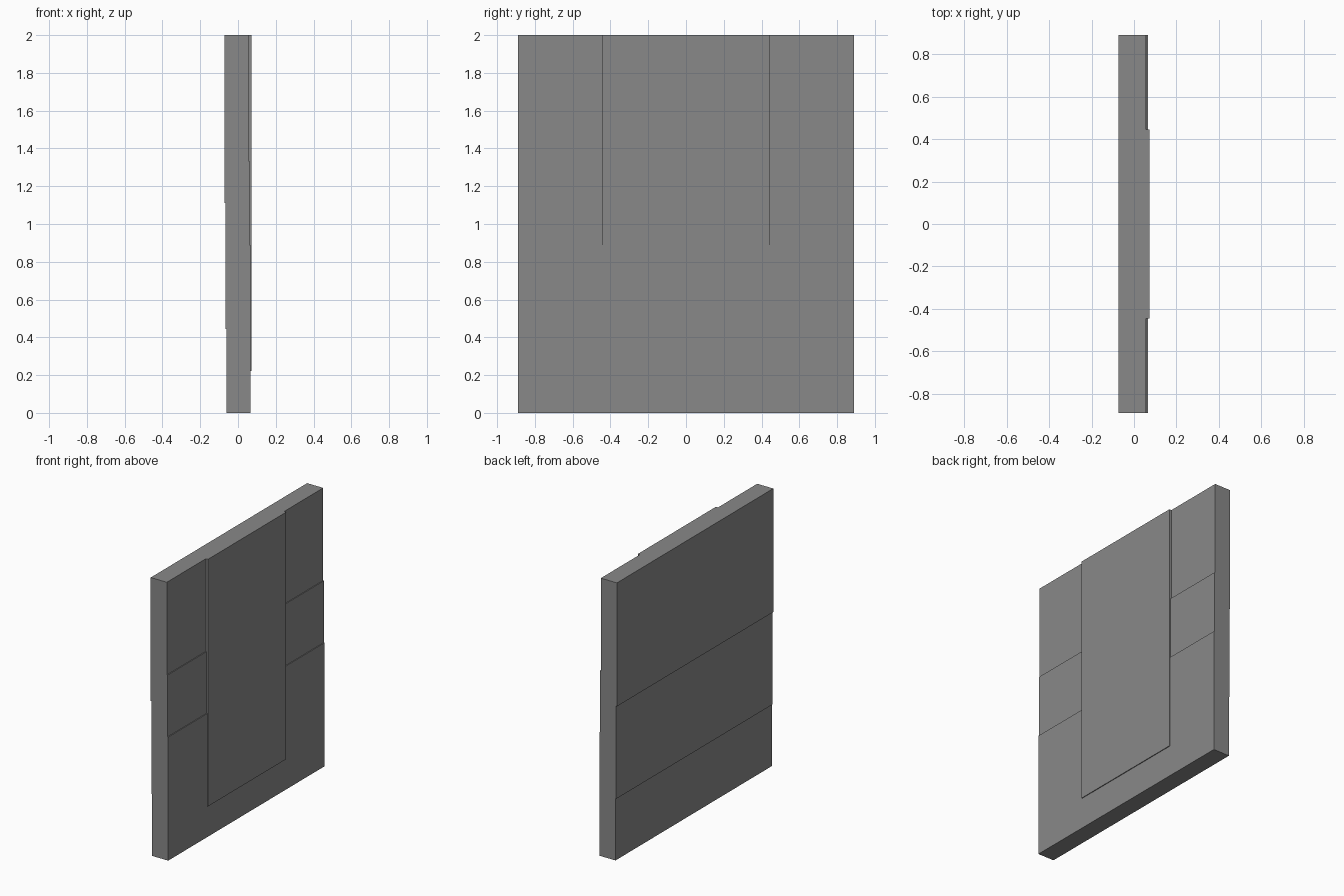
import bpy
import bmesh

if "Cube" in bpy.data.objects:
    bpy.data.objects.remove(bpy.data.objects["Cube"])

U = 2 / 9          # module: the panel is 9 modules tall and 8 wide
S = U / 40         # depth of one shallow step
H = 4 * U          # half width
C = 2 * U          # half width of the raised centre

grey = bpy.data.materials.new("mid grey")
grey.diffuse_color = (0.25, 0.25, 0.25, 1)
grey.use_nodes = True
grey.node_tree.nodes["Principled BSDF"].inputs["Base Color"].default_value = grey.diffuse_color


def prism(name, profile, y0, y1):
    """Extrude an (x, z) profile along y."""
    bm = bmesh.new()
    face = bm.faces.new([bm.verts.new((x * S, y0, z * U)) for x, z in profile])
    ext = bmesh.ops.extrude_face_region(bm, geom=[face])
    verts = [v for v in ext["geom"] if isinstance(v, bmesh.types.BMVert)]
    bmesh.ops.translate(bm, verts=verts, vec=(0, y1 - y0, 0))
    bmesh.ops.recalc_face_normals(bm, faces=bm.faces)
    mesh = bpy.data.meshes.new(name)
    bm.to_mesh(mesh)
    bm.free()
    mesh.materials.append(grey)
    obj = bpy.data.objects.new(name, mesh)
    bpy.context.collection.objects.link(obj)
    return obj


# Back outline, top to bottom, stepping inward
back = [(-13, 9), (-13, 5), (-12, 5), (-12, 2), (-11, 2), (-11, 0)]

# Raised centre of the panel
prism("centre_panel", back + [(12, 0), (12, 1), (13, 1), (13, 9)], -C, C)

# Side strips, stepping back toward the top
side = back + [(12, 0), (12, 4), (11, 4), (11, 6), (10, 6), (10, 9)]
prism("left_panel", side, -H, -C)
prism("right_panel", side, C, H)
